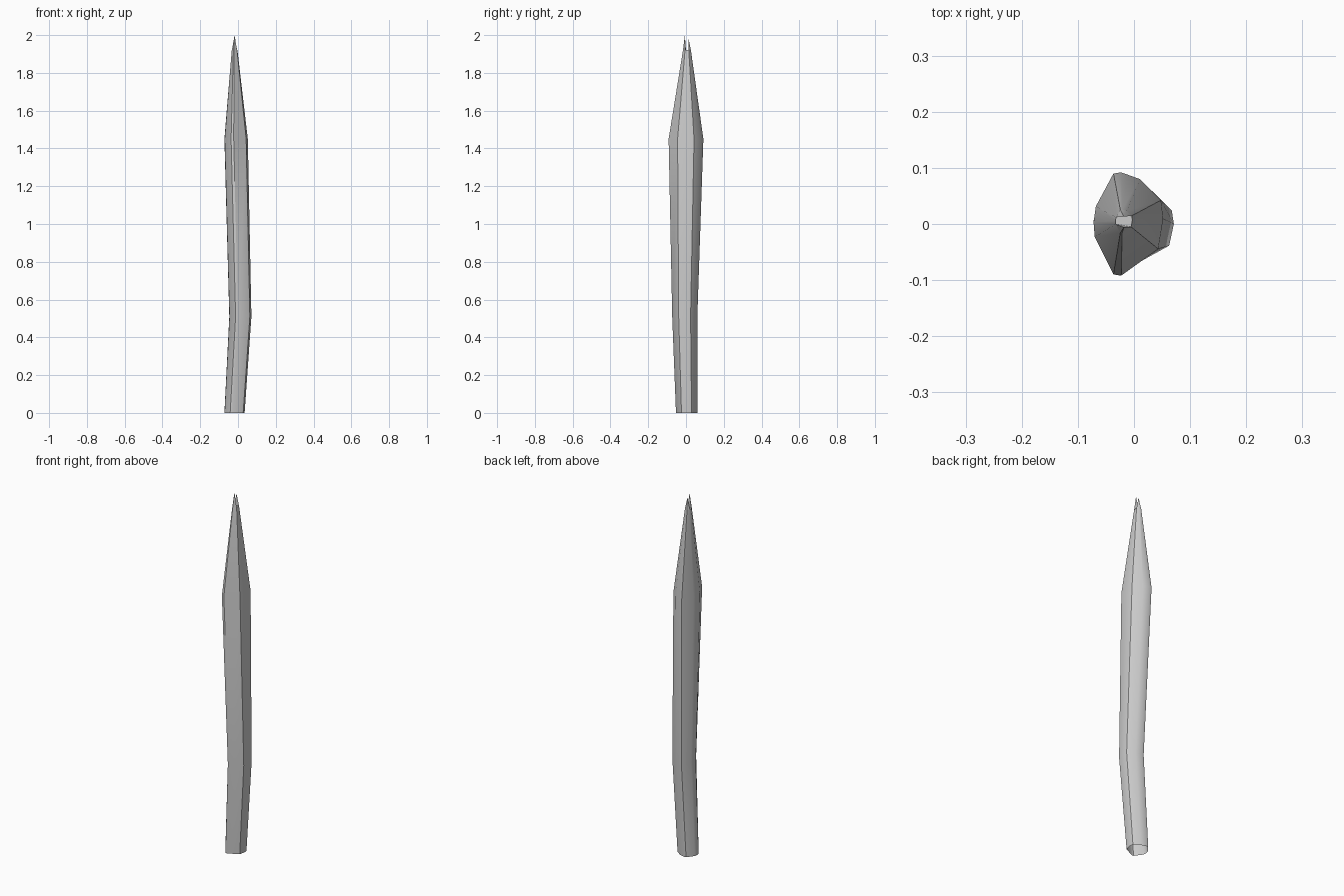
import bpy, bmesh

if "Cube" in bpy.data.objects:
    bpy.data.objects.remove(bpy.data.objects["Cube"])

# Cross-section of the shaft, fitted to a different box at each level
profile = [(-.07, -.022), (-.072, .004), (-.068, .032), (-.036, .09), (-.022, .092),
           (.012, .08), (.05, .043), (.054, .01), (.045, -.043), (-.022, -.09), (-.036, -.088)]
xs, ys = zip(*profile)
x0, x1, y0, y1 = min(xs), max(xs), min(ys), max(ys)
unit = [((x - x0) / (x1 - x0), (y - y0) / (y1 - y0)) for x, y in profile]

# z, x min, x max, y min, y max
levels = [(0, -.072, .035, -.053, .06),
          (.51, -.046, .071, -.073, .06),
          (1.45, -.072, .052, -.092, .092),
          (1.92, -.033, -.003, -.016, .026)]

bm = bmesh.new()


def ring(z, xa, xb, ya, yb):
    return [bm.verts.new((xa + u * (xb - xa), ya + v * (yb - ya), z)) for u, v in unit]


rings = [ring(*lv) for lv in levels]
n = len(unit)
for lower, upper in zip(rings, rings[1:]):
    for i in range(n):
        j = (i + 1) % n
        bm.faces.new((lower[j], lower[i], upper[i], upper[j]))

# Split tip: closed floor with a front and a back prong
top = rings[-1]
bm.faces.new(list(reversed(top)))
for idx, apex in (((8, 9, 10, 0), (-.018, -.006, 2.0)),
                  ((2, 3, 4, 5, 6), (-.018, .013, 1.985))):
    tip = bm.verts.new(apex)
    for a, b in zip(idx, idx[1:]):
        bm.faces.new((top[b], top[a], tip))
    bm.faces.new((top[idx[0]], top[idx[-1]], tip))

bmesh.ops.recalc_face_normals(bm, faces=bm.faces)
mesh = bpy.data.meshes.new("stake_shaft")
bm.to_mesh(mesh)
bm.free()
shaft = bpy.data.objects.new("stake_shaft", mesh)
bpy.context.collection.objects.link(shaft)
bpy.context.view_layer.objects.active = shaft
shaft.select_set(True)
bpy.ops.object.shade_smooth_by_angle(angle=0.6)
